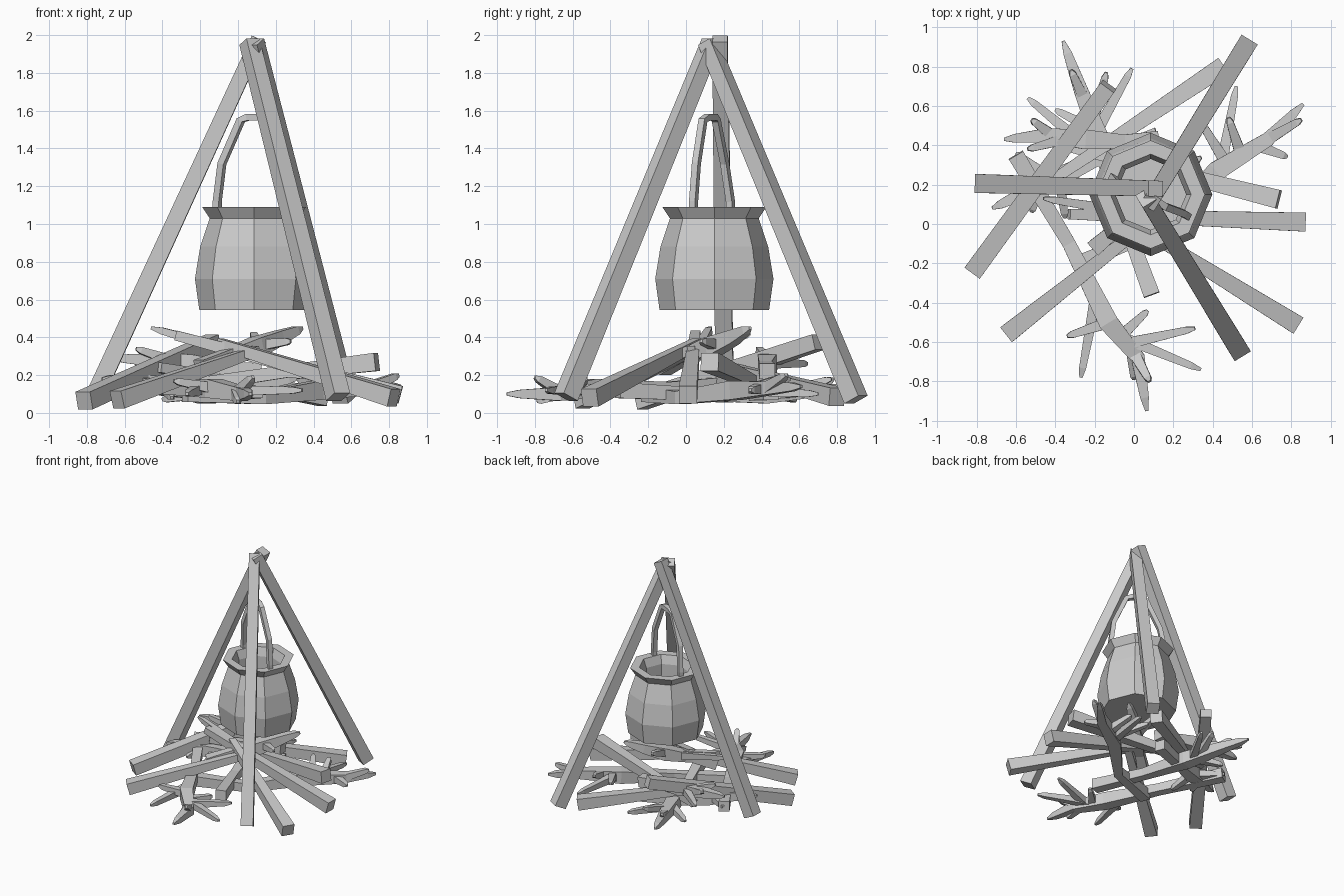
import bpy, bmesh, math
from mathutils import Vector


def finish(bm, name):
    bmesh.ops.recalc_face_normals(bm, faces=bm.faces)
    me = bpy.data.meshes.new(name)
    bm.to_mesh(me)
    bm.free()
    ob = bpy.data.objects.new(name, me)
    bpy.context.collection.objects.link(ob)
    return ob


def beam(bm, path, halves, ref=(0, 0, 1)):
    """Square-section bar along a path, one half width per point."""
    pts = [Vector(p) for p in path]
    rings = []
    for i, p in enumerate(pts):
        d = (pts[min(i + 1, len(pts) - 1)] - pts[max(i - 1, 0)]).normalized()
        u = d.cross(Vector(ref)).normalized()
        v = u.cross(d)
        h = halves[i]
        rings.append([bm.verts.new(p + u * a * h + v * b * h)
                      for a, b in ((-1, -1), (1, -1), (1, 1), (-1, 1))])
    for r, s in zip(rings, rings[1:]):
        for k in range(4):
            bm.faces.new((r[k], r[(k + 1) % 4], s[(k + 1) % 4], s[k]))
    bm.faces.new(rings[0])
    bm.faces.new(rings[-1])


def bar(name, path, halves, ref=(0, 0, 1)):
    bm = bmesh.new()
    beam(bm, path, halves, ref)
    return finish(bm, name)


def branch(name, spine, twigs):
    """Thick stick tapering to a point, with forked twigs: (position 0-1, tip)."""
    bm = bmesh.new()
    pts = [Vector(p) for p in spine]
    n = len(pts) - 1
    neck = pts[-1].lerp(pts[-2], 0.25)
    beam(bm, pts[:-1] + [neck, pts[-1]], [0.042, 0.034, 0.05, 0.036, 0.022, 0.008])
    for t, end in twigs:
        i = min(int(t * n), n - 1)
        root = pts[i].lerp(pts[i + 1], t * n - i)
        end = Vector(end)
        beam(bm, [root, root.lerp(end, 0.88), end], [0.03, 0.018, 0.008])
    return finish(bm, name)


# Tripod legs
for name, foot, top in (
        ("left_leg", (-0.765, 0.205, 0.075), (0.11, 0.18, 1.98)),
        ("back_leg", (0.565, 0.90, 0.07), (0.085, 0.115, 1.965)),
        ("front_leg", (0.53, -0.635, 0.085), (0.06, 0.135, 1.965))):
    bar("tripod_" + name, [foot, top], [0.048, 0.04])

# Pot: lathed eight-sided profile with hollow inside
CX, CY = 0.085, 0.15
profile = [(0.29, 0.545), (0.313, 0.71), (0.285, 0.88), (0.235, 1.03),
           (0.275, 1.09), (0.205, 1.09), (0.18, 1.02), (0.18, 0.78)]
bm = bmesh.new()
rings = [[bm.verts.new((CX + r * math.cos(k * math.pi / 4),
                        CY + r * math.sin(k * math.pi / 4), z)) for k in range(8)]
         for r, z in profile]
for a, b in zip(rings, rings[1:]):
    for k in range(8):
        bm.faces.new((a[k], a[(k + 1) % 8], b[(k + 1) % 8], b[k]))
bm.faces.new(rings[0])
bm.faces.new(rings[-1])
finish(bm, "cooking_pot")

# Pot handle
bar("pot_handle", [(-0.11, 0.235, 1.06), (-0.11, 0.235, 1.12), (-0.085, 0.205, 1.32),
                   (0.015, 0.16, 1.55), (0.05, 0.15, 1.565), (0.12, 0.115, 1.565),
                   (0.155, 0.09, 1.55), (0.25, 0.055, 1.32), (0.27, 0.04, 1.12),
                   (0.27, 0.04, 1.06)], [0.018] * 10, (0.46, 0.89, 0))

# Firewood logs: outer end, inner end
logs = [((-0.815, -0.24, 0.065), (-0.13, 0.70, 0.375)),
        ((-0.64, -0.555, 0.07), (0.10, 0.03, 0.33)),
        ((0.825, -0.51, 0.08), (-0.10, 0.06, 0.37)),
        ((0.86, 0.01, 0.095), (-0.33, 0.05, 0.41)),
        ((0.735, 0.125, 0.27), (-0.36, 0.40, 0.14)),
        ((0.45, 0.80, 0.085), (-0.42, 0.22, 0.24))]
for i, (outer, inner) in enumerate(logs):
    bar(f"log_{i + 1}", [outer, inner], [0.048, 0.042 if i == 0 else 0.026])

# Branches with twigs
branch("branch_front", [(-0.60, 0.35, 0.16), (-0.33, -0.10, 0.13), (-0.13, -0.50, 0.13),
                        (0.02, -0.68, 0.10), (0.065, -0.95, 0.10)],
       [(0.42, (-0.27, -0.78, 0.10)), (0.5, (-0.34, -0.57, 0.17)),
        (0.6, (0.34, -0.74, 0.12)), (0.65, (0.31, -0.53, 0.18)),
        (0.7, (0.0, -0.79, 0.06)), (0.72, (0.08, -0.80, 0.19)),
        (0.6, (0.07, -0.44, 0.14))])
branch("branch_right", [(-0.28, -0.20, 0.10), (0.13, -0.03, 0.08), (0.42, 0.27, 0.12),
                        (0.68, 0.43, 0.13), (0.86, 0.61, 0.14)],
       [(0.52, (0.52, 0.70, 0.10)), (0.55, (0.32, 0.55, 0.18)),
        (0.62, (0.48, 0.54, 0.20)), (0.7, (0.78, 0.34, 0.12)),
        (0.75, (0.85, 0.53, 0.20))])
branch("branch_back", [(0.09, -0.36, 0.12), (-0.06, 0.05, 0.10), (-0.17, 0.42, 0.10),
                       (-0.27, 0.68, 0.12), (-0.36, 0.93, 0.13)],
       [(0.55, (-0.01, 0.79, 0.12)), (0.6, (-0.14, 0.77, 0.18)),
        (0.55, (-0.40, 0.58, 0.07)), (0.7, (-0.32, 0.78, 0.18))])
branch("branch_high_left", [(0.12, 0.43, 0.22), (-0.05, 0.42, 0.24), (-0.25, 0.43, 0.26),
                            (-0.45, 0.45, 0.28), (-0.66, 0.43, 0.29)],
       [(0.55, (-0.54, 0.64, 0.26)), (0.6, (-0.54, 0.38, 0.34)),
        (0.7, (-0.52, 0.53, 0.33))])
branch("branch_low_left", [(0.12, 0.45, 0.11), (-0.15, 0.35, 0.10), (-0.38, 0.24, 0.14),
                           (-0.55, 0.16, 0.17), (-0.72, 0.08, 0.18)],
       [(0.5, (-0.35, 0.03, 0.08)), (0.55, (-0.60, 0.36, 0.16)),
        (0.65, (-0.52, 0.06, 0.12))])
branch("branch_high_right", [(-0.20, -0.12, 0.24), (-0.06, 0.0, 0.30), (0.10, 0.14, 0.35),
                             (0.22, 0.25, 0.40), (0.34, 0.34, 0.45)],
       [(0.5, (0.08, 0.34, 0.42)), (0.55, (0.28, 0.08, 0.38)),
        (0.35, (-0.46, 0.13, 0.45))])
